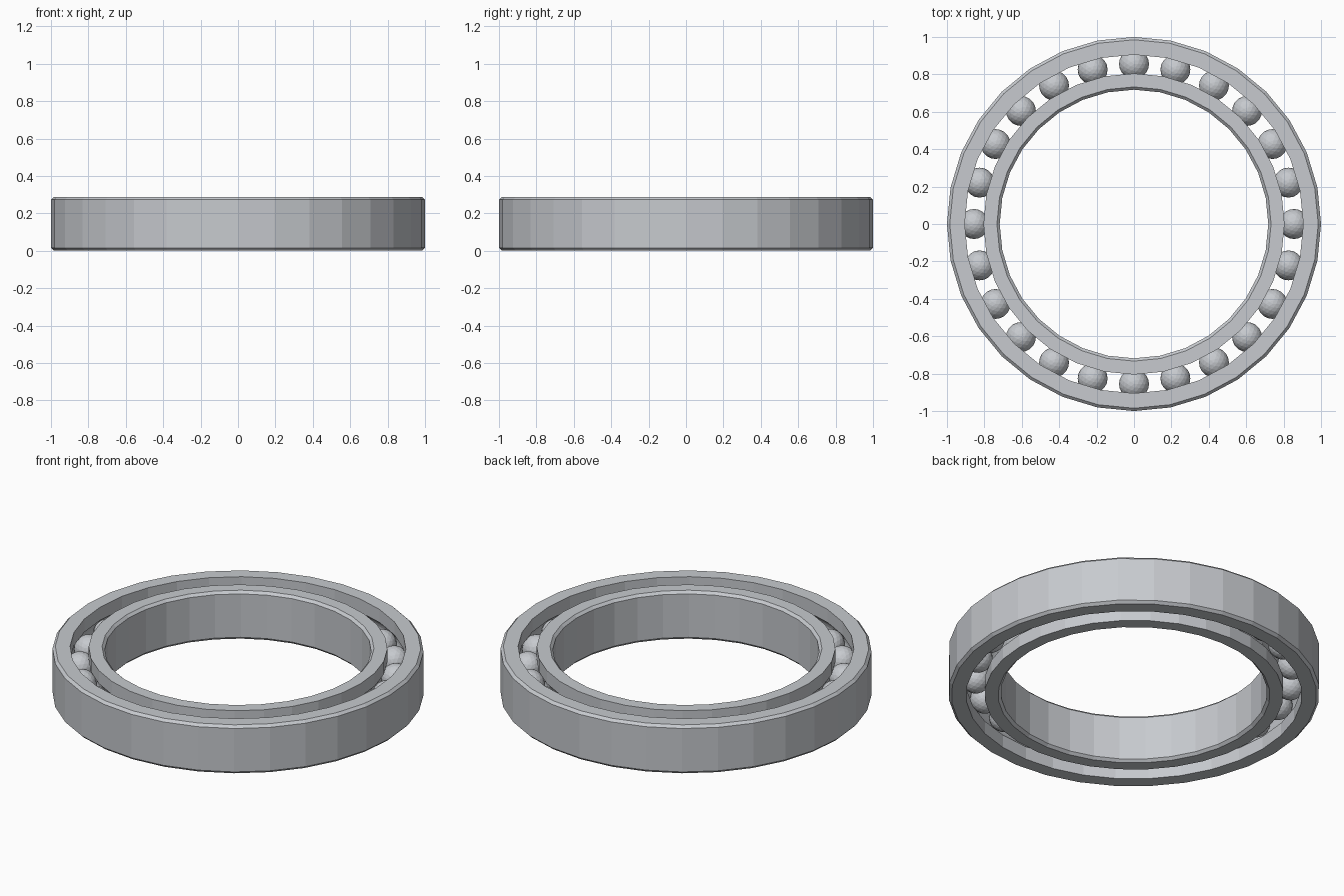
import bpy
import bmesh
from math import asin, cos, pi, sin, tau

cube = bpy.data.objects.get("Cube")
if cube:
    bpy.data.objects.remove(cube)

HEIGHT = 0.288
MID = HEIGHT / 2
CHAMFER = 0.015
SEGMENTS = 32
BALLS = 24
BALL_R = 0.08
PITCH_R = 0.855
GROOVE_R = 0.083


def make_material(name, color):
    mat = bpy.data.materials.new(name)
    mat.use_nodes = True
    mat.diffuse_color = color
    mat.node_tree.nodes["Principled BSDF"].inputs["Base Color"].default_value = color
    return mat


def finish(bm, name, mat):
    bmesh.ops.recalc_face_normals(bm, faces=bm.faces)
    mesh = bpy.data.meshes.new(name)
    bm.to_mesh(mesh)
    bm.free()
    mesh.materials.append(mat)
    obj = bpy.data.objects.new(name, mesh)
    bpy.context.collection.objects.link(obj)
    return obj


def race_profile(plain_r, groove_edge_r):
    """Chamfered plain wall on one side, rounded ball groove on the other."""
    side = 1 if plain_r > groove_edge_r else -1
    lip = plain_r - side * CHAMFER
    points = [(groove_edge_r, 0), (lip, 0), (plain_r, CHAMFER),
              (plain_r, HEIGHT - CHAMFER), (lip, HEIGHT), (groove_edge_r, HEIGHT)]
    # Groove arc, from the upper shoulder to the lower one
    start = pi / 2 - asin(abs(groove_edge_r - PITCH_R) / GROOVE_R)
    steps = 8
    for i in range(steps + 1):
        a = start * (1 - 2 * i / steps)
        points.append((PITCH_R + side * GROOVE_R * cos(a), MID + GROOVE_R * sin(a)))
    return points


def make_race(name, profile, mat):
    bm = bmesh.new()
    rings = []
    for s in range(SEGMENTS):
        a = tau * s / SEGMENTS
        rings.append([bm.verts.new((r * cos(a), r * sin(a), z)) for r, z in profile])
    n = len(profile)
    for s in range(SEGMENTS):
        here, there = rings[s], rings[(s + 1) % SEGMENTS]
        for i in range(n):
            j = (i + 1) % n
            bm.faces.new((here[i], there[i], there[j], here[j]))
    return finish(bm, name, mat)


steel = make_material("steel grey", (0.57, 0.59, 0.62, 1))

# Outer and inner races
make_race("outer_race", race_profile(1.0, 0.905), steel)
make_race("inner_race", race_profile(0.718, 0.805), steel)

# Balls, sharing one mesh
bm = bmesh.new()
bmesh.ops.create_icosphere(bm, subdivisions=3, radius=BALL_R)
first = finish(bm, "ball_1", steel)
for i in range(BALLS):
    ball = first
    if i:
        ball = bpy.data.objects.new(f"ball_{i + 1}", first.data)
        bpy.context.collection.objects.link(ball)
    a = tau * i / BALLS
    ball.location = (PITCH_R * cos(a), PITCH_R * sin(a), MID)
